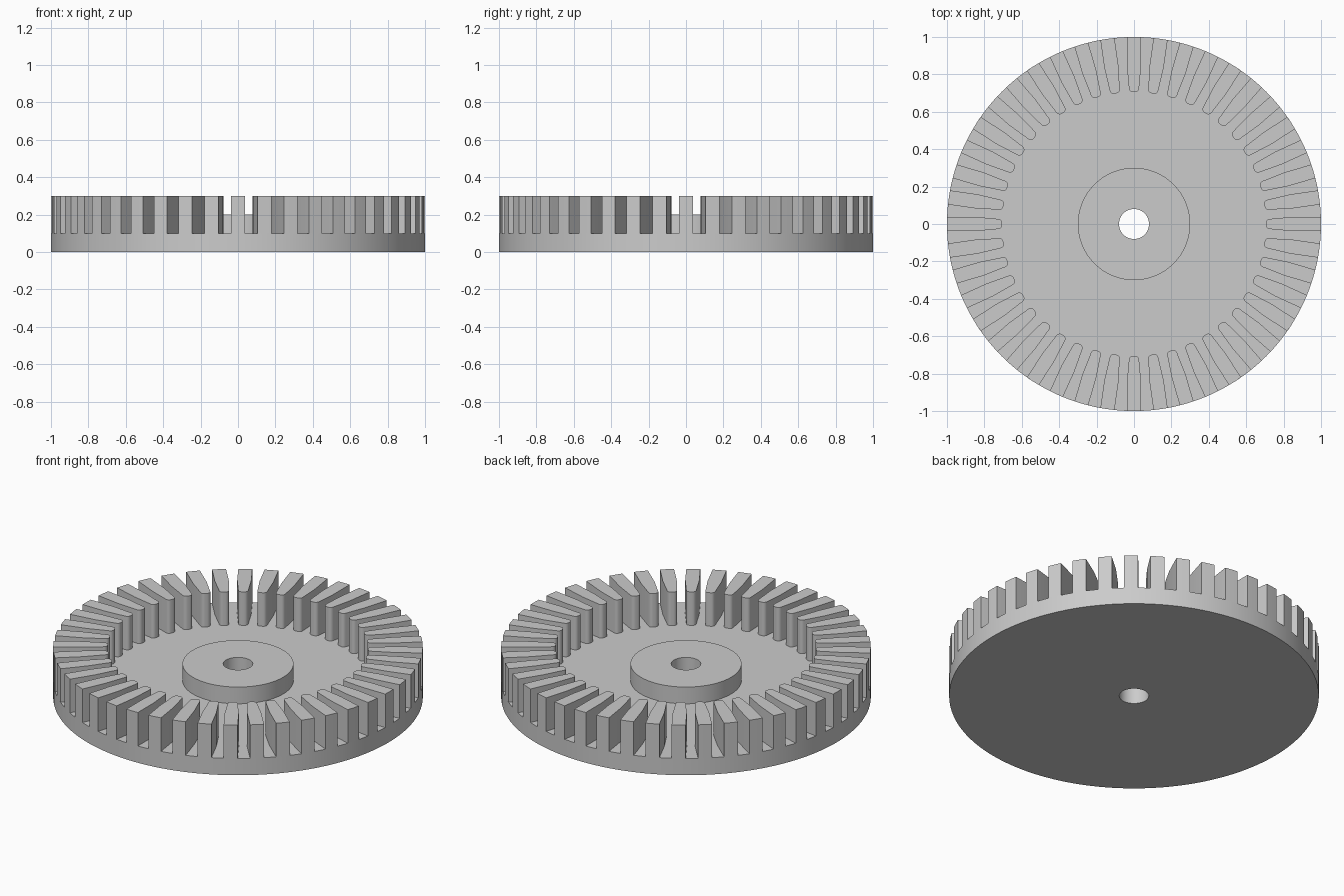
import bpy, bmesh, math
from mathutils import Matrix, Vector

if "Cube" in bpy.data.objects:
    bpy.data.objects.remove(bpy.data.objects["Cube"])

TEETH = 44
SEGMENTS = 176
HOLE_R, HUB_R, RIM_R = 0.08, 0.30, 1.0
BASE_Z, HUB_Z, TOOTH_Z = 0.10, 0.20, 0.30

grey = bpy.data.materials.new("light grey")
grey.use_nodes = True
colour = (0.6, 0.6, 0.6, 1)
grey.diffuse_color = colour
grey.node_tree.nodes["Principled BSDF"].inputs["Base Color"].default_value = colour


def finish(bm, name):
    bmesh.ops.recalc_face_normals(bm, faces=bm.faces)
    mesh = bpy.data.meshes.new(name)
    bm.to_mesh(mesh)
    bm.free()
    mesh.materials.append(grey)
    obj = bpy.data.objects.new(name, mesh)
    bpy.context.collection.objects.link(obj)
    bpy.ops.object.select_all(action='DESELECT')
    obj.select_set(True)
    bpy.context.view_layer.objects.active = obj
    bpy.ops.object.shade_smooth_by_angle(angle=math.radians(25))


# Disc, raised hub and bore as one turned profile
bm = bmesh.new()
profile = [(HOLE_R, 0), (RIM_R, 0), (RIM_R, BASE_Z), (HUB_R, BASE_Z),
           (HUB_R, HUB_Z), (HOLE_R, HUB_Z), (HOLE_R, 0)]
verts = [bm.verts.new((r, 0, z)) for r, z in profile]
edges = [bm.edges.new(pair) for pair in zip(verts, verts[1:])]
bmesh.ops.spin(bm, geom=verts + edges, cent=(0, 0, 0), axis=(0, 0, 1),
               angle=math.tau, steps=SEGMENTS)
bmesh.ops.remove_doubles(bm, verts=bm.verts, dist=0.0001)
finish(bm, "wheel_disc_and_hub")


# Tooth outline: parallel outer part, tapered inner part, rounded tip
def tooth_outline():
    half, tip, round_r, tip_r = 0.038, 0.027, 0.02, 0.705
    side = [(math.sqrt(RIM_R ** 2 - half ** 2), half), (0.85, half)]
    for i in range(6):
        a = math.radians(90 * i / 5)
        side.append((tip_r + round_r * (1 - math.sin(a)),
                     tip - round_r * (1 - math.cos(a))))
    return side + [(x, -y) for x, y in reversed(side)] + [(RIM_R, 0)]


# Ring of upright teeth on the rim
bm = bmesh.new()
outline = tooth_outline()
for k in range(TEETH):
    turn = Matrix.Rotation(math.tau * k / TEETH, 3, 'Z')
    face = bm.faces.new([bm.verts.new(turn @ Vector((x, y, BASE_Z)))
                         for x, y in outline])
    prism = bmesh.ops.extrude_face_region(bm, geom=[face], use_keep_orig=True)
    top = [v for v in prism["geom"] if isinstance(v, bmesh.types.BMVert)]
    bmesh.ops.translate(bm, verts=top, vec=(0, 0, TOOTH_Z - BASE_Z))
finish(bm, "crown_teeth")
